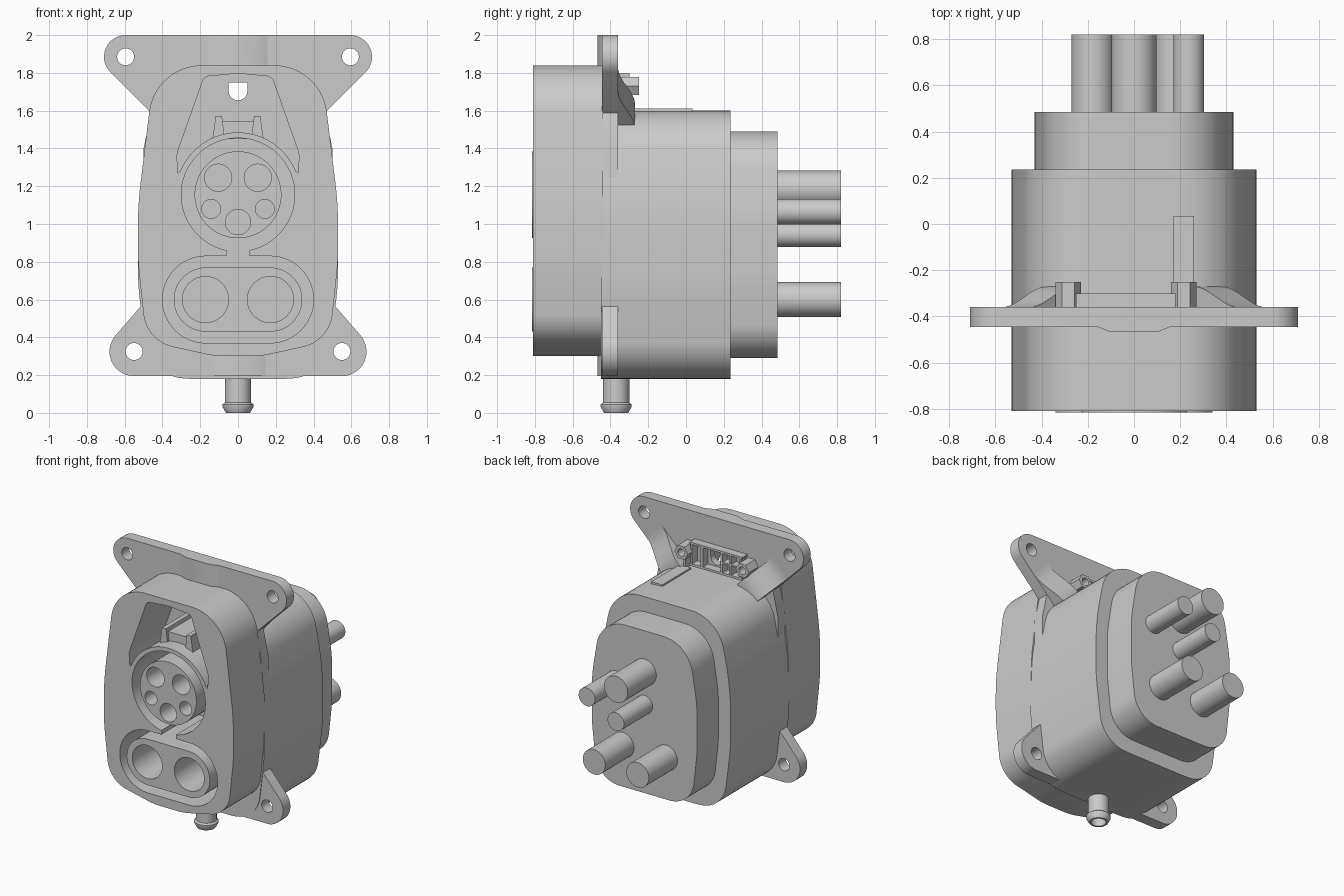
import bpy, bmesh
from math import sin, cos, tan, pi, atan2, radians
from mathutils import Vector

if "Cube" in bpy.data.objects:
    bpy.data.objects.remove(bpy.data.objects["Cube"])

cutters = []


def mesh_object(name, bm):
    bmesh.ops.recalc_face_normals(bm, faces=bm.faces)
    me = bpy.data.meshes.new(name)
    bm.to_mesh(me)
    bm.free()
    ob = bpy.data.objects.new(name, me)
    bpy.context.collection.objects.link(ob)
    return ob


def front_map(p, q, d):          # outline in x/z, extruded along y
    return Vector((p, d, q))


def prism(name, pts, d0, d1, place=front_map):
    bm = bmesh.new()
    a = [bm.verts.new(place(p, q, d0)) for p, q in pts]
    b = [bm.verts.new(place(p, q, d1)) for p, q in pts]
    n = len(pts)
    bm.faces.new(a)
    bm.faces.new(b)
    for i in range(n):
        j = (i + 1) % n
        bm.faces.new((a[i], a[j], b[j], b[i]))
    return mesh_object(name, bm)


def box(name, x0, x1, y0, y1, z0, z1):
    return prism(name, [(x0, z0), (x1, z0), (x1, z1), (x0, z1)], y0, y1)


def arc(cx, cz, r, a0, a1, n):
    return [(cx + r * cos(radians(a0 + (a1 - a0) * i / n)),
             cz + r * sin(radians(a0 + (a1 - a0) * i / n))) for i in range(n + 1)]


def circle(cx, cz, r, n=48):
    return arc(cx, cz, r, 0, 360, n)[:-1]


def stadium(cz, half, r):
    c = half - r
    return arc(c, cz, r, -90, 90, 24) + arc(-c, cz, r, 90, 270, 24)


def rounded(corners, n=14):
    """Polygon with a fillet radius on each corner (x, z, r)."""
    out = []
    for i, (x, z, r) in enumerate(corners):
        p = Vector((x, z))
        if r == 0:
            out.append((x, z))
            continue
        u = (Vector(corners[i - 1][:2]) - p).normalized()
        v = (Vector(corners[(i + 1) % len(corners)][:2]) - p).normalized()
        h = u.angle(v) / 2
        c = p + (u + v).normalized() * (r / sin(h))
        s, e = p + u * (r / tan(h)) - c, p + v * (r / tan(h)) - c
        a0 = atan2(s.y, s.x)
        da = (atan2(e.y, e.x) - a0 + pi) % (2 * pi) - pi
        out += [(c.x + r * cos(a0 + da * k / n), c.y + r * sin(a0 + da * k / n))
                for k in range(n + 1)]
    return out


def mirrored(half):
    return half + [(-c[0], *c[1:]) for c in reversed(half)]


def cutter(pts, y0, y1):
    ob = prism("cutter", pts, y0, y1)
    ob.hide_render = True
    cutters.append(ob)
    return ob


def cut(ob, tools):
    bpy.context.view_layer.objects.active = ob
    for t in tools:
        m = ob.modifiers.new("cut", 'BOOLEAN')
        m.operation, m.solver, m.object = 'DIFFERENCE', 'EXACT', t
        bpy.ops.object.modifier_apply(modifier=m.name)


# Main shells
housing = prism("front_housing", rounded(mirrored([
    (.44, 1.84, .28), (.53, 1.1, 2), (.53, .8, 1.5), (.485, .38, .2), (.12, .30, .5)])), -.81, -.44)
body = prism("rear_body", rounded(mirrored([
    (.43, 1.6, .27), (.53, 1.1, 2), (.53, .68, 1.5), (.47, .195, .22), (.25, .18, .5)])), -.45, .235)
prism("rear_step", rounded(mirrored([
    (.36, 1.49, .24), (.43, 1.05, 1), (.43, .7, 1), (.385, .29, .2)])), .2, .485)
flange = prism("mounting_flange", rounded(mirrored([
    (.872, 2.0, .115), (.46, 1.588, 0), (.5, 1.4, 0), (.5, .582, 0), (.835, .195, .13)])), -.445, -.36)
ridge = prism("flange_ridge", [(-.17, -.44), (-.1, -.468), (.1, -.468), (.17, -.44)], .195, 2.0,
              lambda p, q, d: Vector((p, q, d)))

# Front recesses: round, slotted, the neck joining them and the latch pocket
AC, DC, FLOOR = 1.155, .6, -.3
pocket = rounded([(.318, 1.27, 0), (.324, 1.37, .1), (.2, 1.72, .1), (.18, 1.78, .04), (0, 1.797, .5),
                  (-.18, 1.78, .04), (-.2, 1.72, .1), (-.324, 1.37, .1), (-.318, 1.27, 0)], 6)
recess = [cutter(circle(0, AC, .3, 72), -1, FLOOR),
          cutter(stadium(DC, .4, .23), -1.01, FLOOR - .002),
          cutter([(-.06, .8), (.06, .8), (.06, .9), (-.06, .9)], -1.02, FLOOR - .004),
          cutter(pocket + arc(0, AC, .33, 158, 22, 30), -1, -.41),
          cutter([(.05, 1.75), (-.05, 1.75)] + arc(0, 1.705, .05, 180, 360, 16), -1, -.2)]
bolts = [cutter(circle(s * x, z, .045, 32), -.6, -.3)
         for s in (-1, 1) for x, z in ((.595, 1.885), (.55, .325))]
cut(housing, recess[:4])
cut(body, recess[:4])
cut(ridge, recess)
cut(flange, recess + bolts)

# Socket plugs with contact holes
round_plug = prism("round_socket", circle(0, AC, .23, 64), -.815, FLOOR + .02)
cut(round_plug, [cutter(circle(x, z, r, 32), -1, -.42) for x, z, r in (
    (-.105, 1.245, .072), (.105, 1.245, .072), (-.142, 1.08, .05), (.142, 1.08, .05), (0, 1.01, .067))])
slot_plug = prism("twin_socket", stadium(DC, .34, .17), -.815, FLOOR + .02)
cut(slot_plug, [cutter(circle(s * .172, DC, .122), -1, -.42) for s in (-1, 1)])

# Latch catch above the round socket
prism("latch_bridge", mirrored([(.13, 1.45), (.085, 1.545)]), -.70, -.41)
for s in (-1, 1):
    prism("latch_post", [(s * x, z) for x, z in ((.135, 1.45), (.118, 1.572), (.085, 1.572), (.07, 1.45))],
          -.72, -.41)

# Rear cables
for x, z, r in ((0, 1.185, .097), (.237, 1.065, .067), (0, .945, .067), (-.178, DC, .092), (.178, DC, .092)):
    prism("cable", circle(x, z, r), .47, .82)

# Curved gussets behind the upper wings
curve = [(.27 * t / 12, -.36 + .09 * (3 * (t / 12) ** 2 - 2 * (t / 12) ** 3)) for t in range(13)]
profile = curve + [(.31, -.27), (.31, -.4), (0, -.4)]
for s in (-1, 1):
    prism("wing_gusset", profile, 0, .175, lambda p, q, d, s=s: Vector(
        (s * (.57 - .707 * p - .69 * d), q, 1.70 - .707 * p + .72 * d)))

# Raised rib on top of the body
box("top_rib", .17, .26, -.3, .035, 1.54, 1.612)

# Latch frame and screw bosses on the flange back
for x0, x1, z0, z1 in ((-.25, .18, 1.625, 1.642), (-.25, .18, 1.785, 1.80), (-.24, -.225, 1.63, 1.80),
                       (-.09, -.072, 1.63, 1.80), (.072, .09, 1.63, 1.80), (.16, .175, 1.63, 1.80),
                       (-.24, -.08, 1.71, 1.722), (-.16, -.147, 1.63, 1.80)):
    box("latch_frame_bar", x0, x1, -.37, -.30, z0, z1)
for x in (-.285, .215):
    boss = prism("screw_boss", circle(x, 1.73, .055, 6), -.37, -.25)
    cut(boss, [cutter(circle(x, 1.73, .028, 24), -.35, -.2)])
    box("boss_rib", x - .008, x + .008, -.37, -.29, 1.60, 1.69)

# Drain nozzle, turned around z
rings = [(.07, .21), (.07, .055), (.082, .045), (.082, .032), (.064, 0), (.05, 0), (.05, .21)]
bm = bmesh.new()
N = 40
vs = [[bm.verts.new((r * cos(2 * pi * i / N), -.37 + r * sin(2 * pi * i / N), z)) for i in range(N)]
      for r, z in rings]
for k in range(len(rings)):
    a, b = vs[k], vs[(k + 1) % len(rings)]
    for i in range(N):
        j = (i + 1) % N
        bm.faces.new((a[i], a[j], b[j], b[i]))
mesh_object("drain_nozzle", bm)

# Clean up and shade
for c in cutters:
    bpy.data.objects.remove(c, do_unlink=True)
bpy.ops.object.select_all(action='DESELECT')
for ob in bpy.context.scene.objects:
    ob.select_set(True)
    bpy.context.view_layer.objects.active = ob
bpy.ops.object.shade_smooth_by_angle(angle=radians(30))
